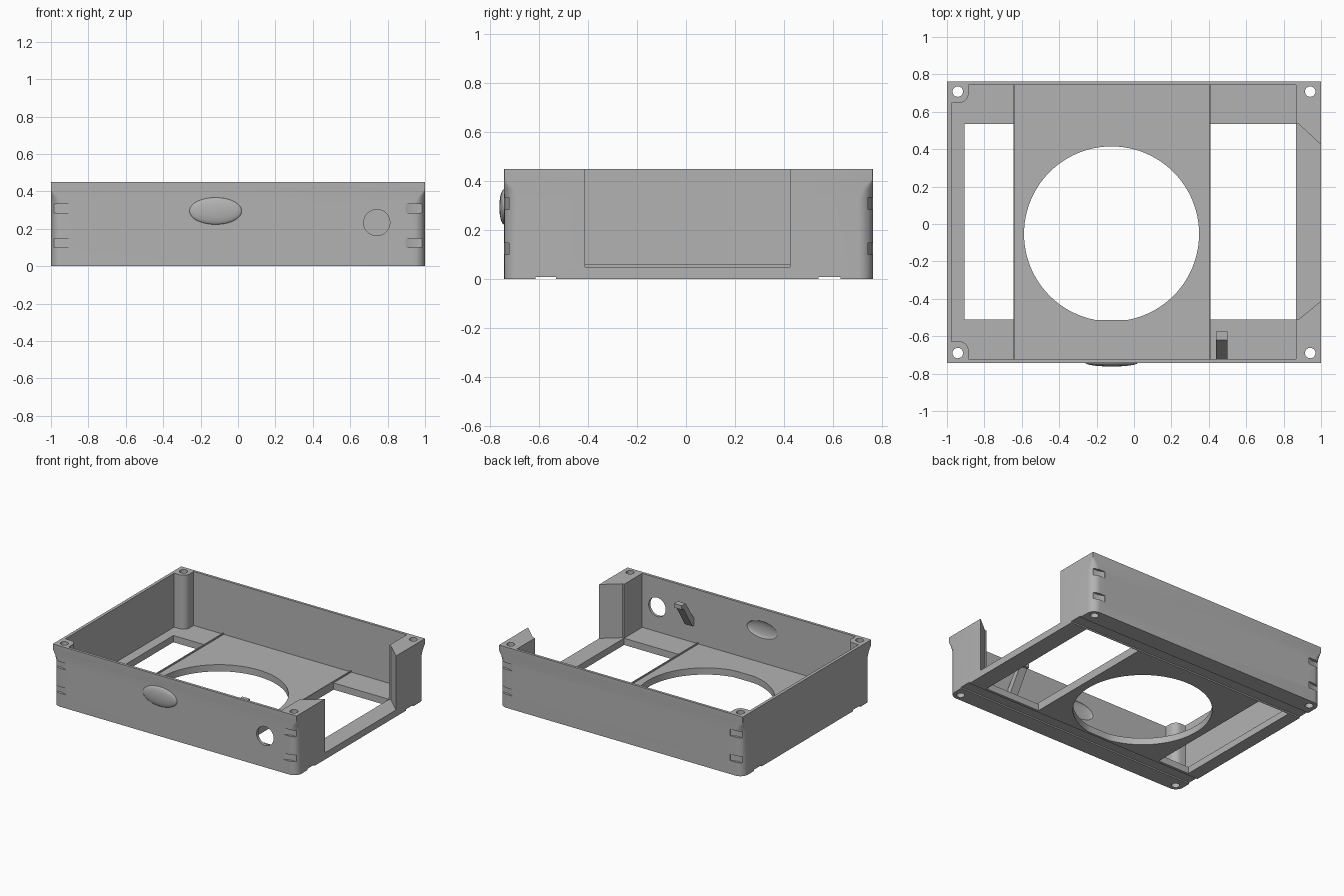
import bpy, bmesh, math
from mathutils import Matrix

cube = bpy.data.objects.get("Cube")
if cube:
    bpy.data.objects.remove(cube, do_unlink=True)

grey = bpy.data.materials.new("plain grey")
grey.use_nodes = True
grey.diffuse_color = (0.45, 0.45, 0.45, 1)
grey.node_tree.nodes["Principled BSDF"].inputs["Base Color"].default_value = grey.diffuse_color

FRONT, BACK = -0.742, 0.763
FLOOR, TOP = 0.05, 0.45


def finish(name, bm):
    bmesh.ops.recalc_face_normals(bm, faces=bm.faces)
    mesh = bpy.data.meshes.new(name)
    bm.to_mesh(mesh)
    bm.free()
    mesh.materials.append(grey)
    obj = bpy.data.objects.new(name, mesh)
    bpy.context.collection.objects.link(obj)
    return obj


def loft(name, rings):
    """Skin a list of equal-length closed rings and cap both ends."""
    bm = bmesh.new()
    loops = [[bm.verts.new(p) for p in ring] for ring in rings]
    n = len(loops[0])
    for a, b in zip(loops, loops[1:]):
        for i in range(n):
            j = (i + 1) % n
            bm.faces.new((a[i], a[j], b[j], b[i]))
    bm.faces.new(loops[0])
    bm.faces.new(loops[-1])
    return finish(name, bm)


def prism(name, pts, lo, hi, axis="z"):
    """Extrude a flat outline from lo to hi along an axis."""
    place = {"x": lambda u, v, w: (w, u, v),
             "y": lambda u, v, w: (u, w, v),
             "z": lambda u, v, w: (u, v, w)}[axis]
    return loft(name, [[place(u, v, w) for u, v in pts] for w in (lo, hi)])


def box(name, x0, x1, y0, y1, z0, z1):
    return prism(name, [(x0, y0), (x1, y0), (x1, y1), (x0, y1)], z0, z1)


def arc(cx, cy, r, start, end, n):
    angles = [math.radians(start + (end - start) * i / n) for i in range(n + 1)]
    return [(cx + r * math.cos(a), cy + r * math.sin(a)) for a in angles]


def circle(cx, cy, r, n):
    return arc(cx, cy, r, 0, 360, n)[:-1]


def ellipsoid(name, centre, radii):
    bm = bmesh.new()
    matrix = Matrix.Translation(centre) @ Matrix.Diagonal((*radii, 1))
    bmesh.ops.create_uvsphere(bm, u_segments=48, v_segments=24, radius=1, matrix=matrix)
    return finish(name, bm)


def combine(target, tool, operation="DIFFERENCE"):
    tool.hide_render = True
    mod = target.modifiers.new(tool.name, "BOOLEAN")
    mod.operation, mod.object, mod.solver = operation, tool, "EXACT"
    bpy.context.view_layer.objects.active = target
    bpy.ops.object.modifier_apply(modifier=mod.name)
    bpy.data.objects.remove(tool, do_unlink=True)


def rounded_ring(z, r):
    ring = []
    for x, y, start in ((1, BACK, 0), (-1, BACK, 90), (-1, FRONT, 180), (1, FRONT, 270)):
        cx = x - math.copysign(r, x)
        cy = y - math.copysign(r, y)
        ring += [(u, v, z) for u, v in arc(cx, cy, r, start, start + 90, 8)]
    return ring


# Outer shell: rounded upright corners flaring to square at the rim
case = loft("case", [rounded_ring(z, r) for z, r in
                     ((0, 0.06), (0.33, 0.06), (0.37, 0.04), (0.41, 0.002), (TOP, 0.002))])

# Inner space, leaving corner posts, chamfered blocks and an open left side
inner = [(0.865, 0.744), (0.865, 0.535), (0.88, 0.535), (1.02, 0.405),
         (1.02, -0.395), (0.88, -0.51), (0.865, -0.51), (0.865, -0.722)]
inner += [(-0.885, -0.722)] + arc(-0.935, -0.677, 0.05, 0, 90, 8) + [(-0.977, -0.627)]
inner += [(-0.977, 0.647)] + arc(-0.935, 0.697, 0.05, 270, 360, 8) + [(-0.885, 0.744)]
combine(case, prism("cavity", inner, FLOOR, 0.6))

# Floor windows and the large round opening with its flattened front
for x0, x1 in ((-0.905, -0.645), (0.41, 0.865)):
    combine(case, box("window", x0, x1, -0.51, 0.535, -0.1, 0.1))
opening = [(x, max(y, -0.513)) for x, y in circle(-0.12, -0.053, 0.468, 96)]
combine(case, prism("round_opening", opening, -0.1, 0.1))

# Shallow grooves under the floor
for y0, y1 in ((-0.615, -0.53), (0.54, 0.63)):
    combine(case, box("groove", -1.1, 1.1, y0, y1, -0.1, 0.01))

# Screw holes, and the side clip notches next to each
for sx in (-1, 1):
    for face, inward, hole_y in ((FRONT, 1, -0.69), (BACK, -1, 0.708)):
        combine(case, prism("screw_hole", circle(sx * 0.942, hole_y, 0.028, 24), -0.1, 0.6))
        notch = [(sx * x, face + inward * d) for x, d in
                 ((0.895, -0.02), (0.895, 0.004), (0.94, 0.02), (1.02, 0.02), (1.02, -0.02))]
        for z in (0.1, 0.285):
            combine(case, prism("clip_notch", notch, z, z + 0.048))

# Cable port, and the bulge pressed out of the front wall
combine(case, prism("cable_port", circle(0.742, 0.233, 0.07, 48), -0.8, -0.6, "y"))
combine(case, ellipsoid("bulge", (-0.12, FRONT, 0.295), (0.14, 0.02, 0.072)), "UNION")
combine(case, ellipsoid("dent", (-0.12, -0.722, 0.295), (0.125, 0.018, 0.062)))

# Thin ribs beside the windows
ribs = [box("floor_rib", x, x + 0.008, -0.722, 0.744, FLOOR - 0.01, FLOOR + 0.01)
        for x in (-0.645, 0.402)]

# Slanted cable hook inside the front wall
hook = prism("cable_hook", [(-0.73, 0.18), (-0.70, 0.18), (-0.595, 0.35), (-0.575, 0.35),
                            (-0.575, 0.38), (-0.62, 0.38), (-0.73, 0.215)], 0.438, 0.5, "x")

bpy.ops.object.select_all(action="DESELECT")
for obj in [case, hook] + ribs:
    obj.select_set(True)
bpy.context.view_layer.objects.active = case
bpy.ops.object.shade_smooth_by_angle(angle=math.radians(30))
